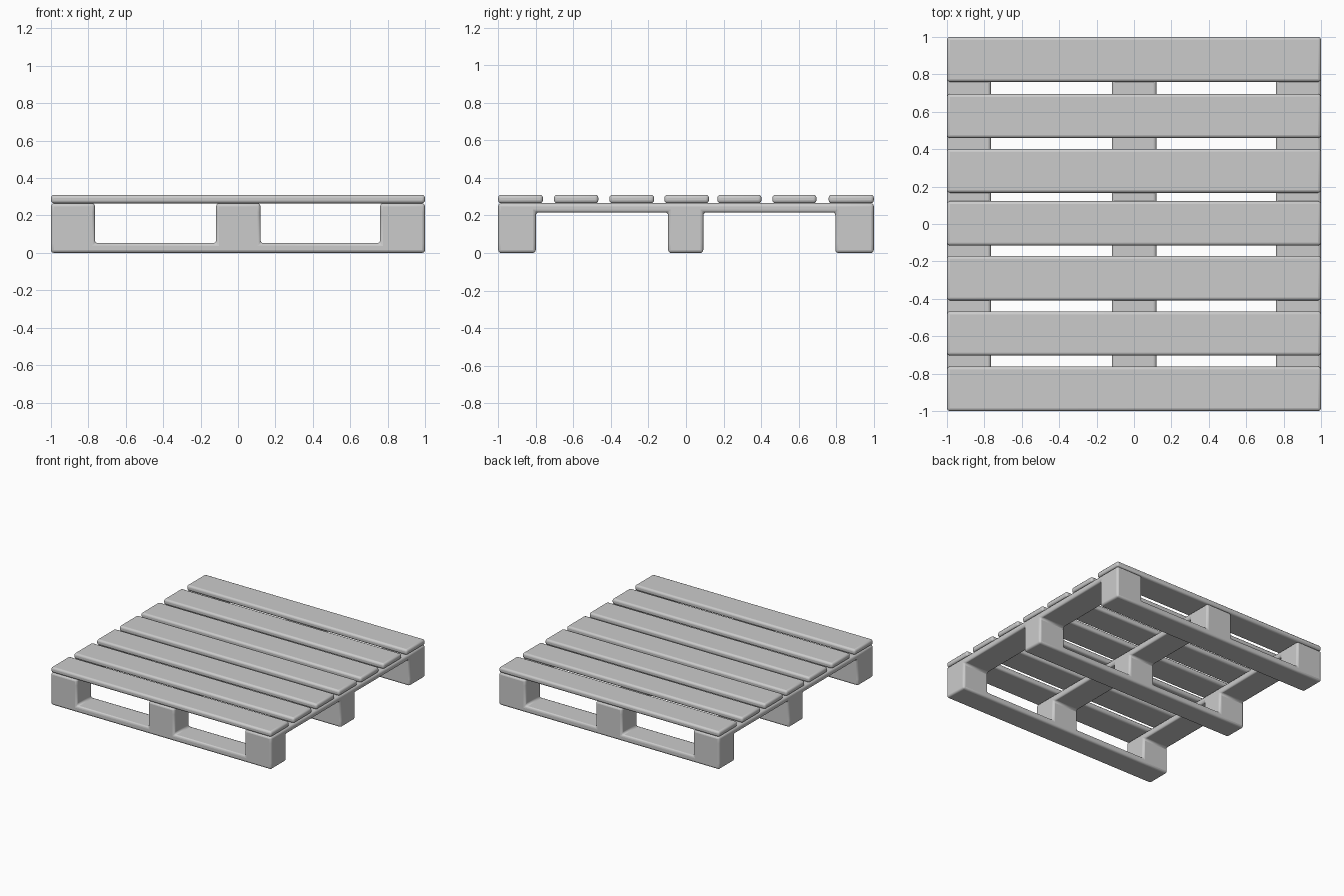
import bpy, bmesh, math

if "Cube" in bpy.data.objects:
    bpy.data.objects.remove(bpy.data.objects["Cube"])


def finish(bm, name, width, segments):
    mesh = bpy.data.meshes.new(name)
    bm.to_mesh(mesh)
    bm.free()
    obj = bpy.data.objects.new(name, mesh)
    bpy.context.collection.objects.link(obj)
    mod = obj.modifiers.new("rounded_edges", 'BEVEL')
    mod.width = width
    mod.segments = segments
    mod.limit_method = 'ANGLE'
    mod.angle_limit = math.radians(40)
    bpy.ops.object.select_all(action='DESELECT')
    bpy.context.view_layer.objects.active = obj
    obj.select_set(True)
    bpy.ops.object.shade_smooth_by_angle(angle=math.radians(35))
    return obj


# Base frame: one solid of skids (along x), blocks and stringers (along y)
xs = [-1, -0.765, -0.117, 0.12, 0.76, 1]
ys = [-1, -0.8, -0.095, 0.092, 0.795, 1]
zs = [0, 0.052, 0.217, 0.265]


def filled(i, j, k):
    if not (0 <= i < 5 and 0 <= j < 5 and 0 <= k < 3):
        return False
    skid, stringer = j % 2 == 0, i % 2 == 0
    return (skid, skid and stringer, stringer)[k]


bm = bmesh.new()
verts = {}


def corner(p):
    if p not in verts:
        verts[p] = bm.verts.new((xs[p[0]], ys[p[1]], zs[p[2]]))
    return verts[p]


for i in range(5):
    for j in range(5):
        for k in range(3):
            if not filled(i, j, k):
                continue
            for axis in range(3):
                for side in (0, 1):
                    n = [i, j, k]
                    n[axis] += 2 * side - 1
                    if filled(*n):
                        continue
                    u, v = (axis + 1) % 3, (axis + 2) % 3
                    quad = []
                    for du, dv in ((0, 0), (1, 0), (1, 1), (0, 1)):
                        p = [i, j, k]
                        p[axis] += side
                        p[u] += du
                        p[v] += dv
                        quad.append(corner(tuple(p)))
                    bm.faces.new(quad if side else quad[::-1])
bmesh.ops.dissolve_limit(bm, angle_limit=0.01, verts=bm.verts[:], edges=bm.edges[:])
bmesh.ops.recalc_face_normals(bm, faces=bm.faces[:])
finish(bm, "base_frame", 0.016, 3)

# Seven deck boards along x
boards = [(-1, -0.762), (-0.703, -0.467), (-0.408, -0.17), (-0.115, 0.122),
          (0.167, 0.402), (0.46, 0.695), (0.76, 1)]
for n, (y0, y1) in enumerate(boards, 1):
    bm = bmesh.new()
    bmesh.ops.create_cube(bm, size=1)
    for v in bm.verts:
        v.co = (v.co.x * 2, (y0 + y1) / 2 + v.co.y * (y1 - y0), 0.2875 + v.co.z * 0.045)
    finish(bm, f"deck_board_{n}", 0.016, 3)
